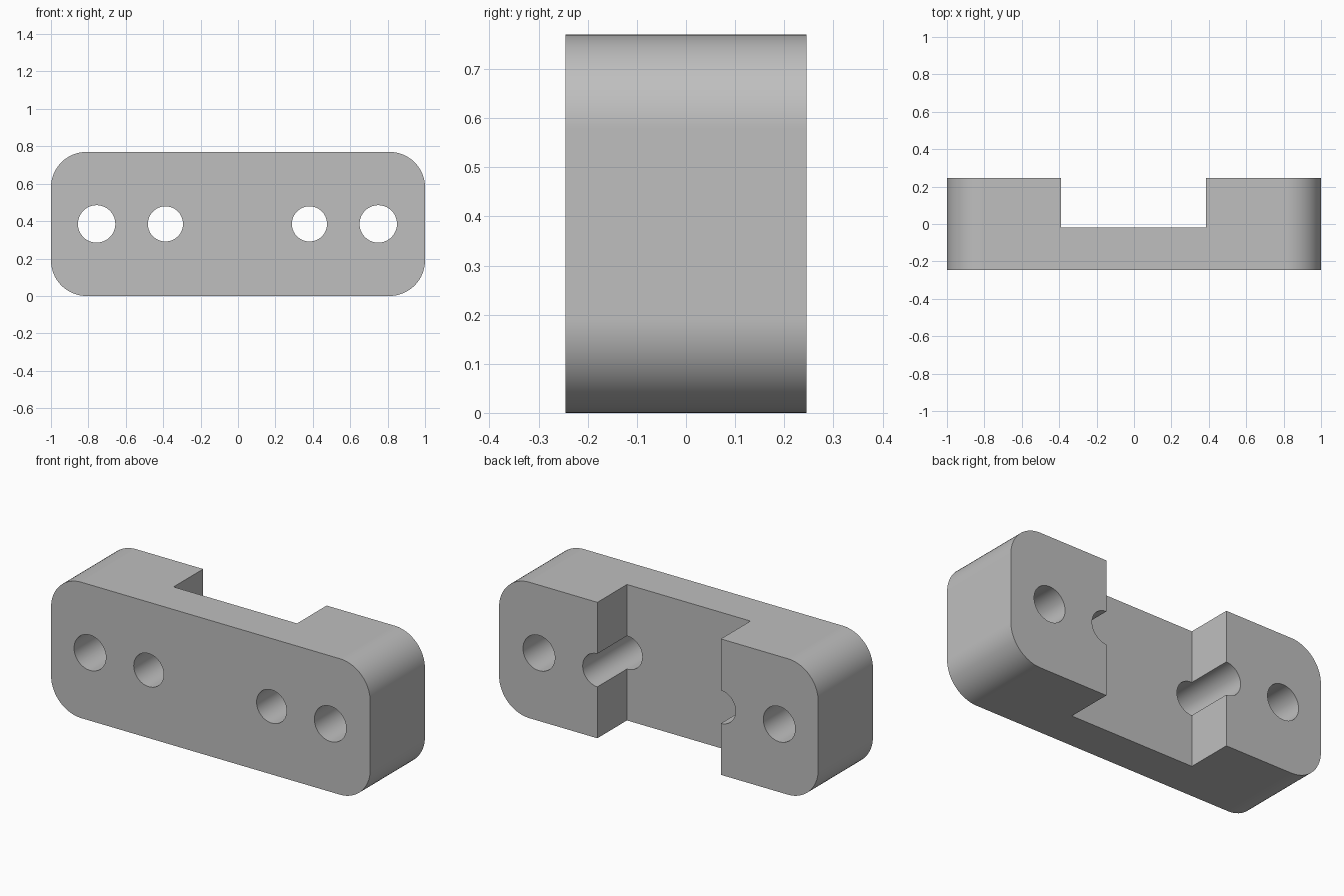
import bpy, bmesh, math

cube = bpy.data.objects.get("Cube")
if cube:
    bpy.data.objects.remove(cube, do_unlink=True)

HEIGHT, FRONT, BACK = 0.77, -0.245, 0.245
CORNER, STEPS = 0.19, 16
MID_Z = HEIGHT / 2
SHIFT = -0.003  # cutouts sit slightly off centre

grey = bpy.data.materials.new("plain grey")
grey.use_nodes = True
colour = (0.52, 0.52, 0.52, 1)
grey.diffuse_color = colour
grey.node_tree.nodes["Principled BSDF"].inputs["Base Color"].default_value = colour


def prism(name, outline, y0, y1):
    """Extrude an (x, z) outline from y0 to y1."""
    bm = bmesh.new()
    face = bm.faces.new([bm.verts.new((x, y0, z)) for x, z in outline])
    new = bmesh.ops.extrude_face_region(bm, geom=[face])["geom"]
    verts = [v for v in new if isinstance(v, bmesh.types.BMVert)]
    bmesh.ops.translate(bm, verts=verts, vec=(0, y1 - y0, 0))
    bmesh.ops.recalc_face_normals(bm, faces=bm.faces)
    mesh = bpy.data.meshes.new(name)
    bm.to_mesh(mesh)
    bm.free()
    mesh.materials.append(grey)
    obj = bpy.data.objects.new(name, mesh)
    bpy.context.collection.objects.link(obj)
    return obj


def arc(cx, cz, radius, start, sweep, steps):
    return [(cx + radius * math.cos(start + sweep * i / steps),
             cz + radius * math.sin(start + sweep * i / steps))
            for i in range(steps + 1)]


# Block with rounded corners
quarter = math.pi / 2
outline = []
for i, (sx, sz) in enumerate([(1, 1), (-1, 1), (-1, -1), (1, -1)]):
    outline += arc(sx * (1 - CORNER), MID_Z + sz * (MID_Z - CORNER),
                   CORNER, i * quarter, quarter, STEPS)
block = prism("mounting_block", outline, FRONT, BACK)

# Rear channel cutter
w = 0.387
channel = prism("channel_cutter",
                [(SHIFT - w, -0.1), (SHIFT + w, -0.1),
                 (SHIFT + w, HEIGHT + 0.1), (SHIFT - w, HEIGHT + 0.1)],
                -0.02, BACK + 0.1)
cutters = [channel]

# Bolt hole cutters: outer pair and inner pair
for x, radius in [(0.753, 0.1), (0.385, 0.094)]:
    for side in (-1, 1):
        circle = arc(SHIFT + side * x, MID_Z, radius, 0.03, 2 * math.pi, 64)[:-1]
        cutters.append(prism("hole_cutter", circle, FRONT - 0.1, BACK + 0.1))

bpy.ops.object.select_all(action='DESELECT')
bpy.context.view_layer.objects.active = block
block.select_set(True)
for cutter in cutters:
    cutter.hide_render = True
    mod = block.modifiers.new("cut", 'BOOLEAN')
    mod.operation = 'DIFFERENCE'
    mod.solver = 'EXACT'
    mod.object = cutter
    bpy.ops.object.modifier_apply(modifier=mod.name)
    bpy.data.objects.remove(cutter, do_unlink=True)

# Smooth the curves and keep the rims sharp
bpy.ops.object.shade_smooth_by_angle(angle=math.radians(30))
weighted = block.modifiers.new("weighted normals", 'WEIGHTED_NORMAL')
weighted.keep_sharp = True
